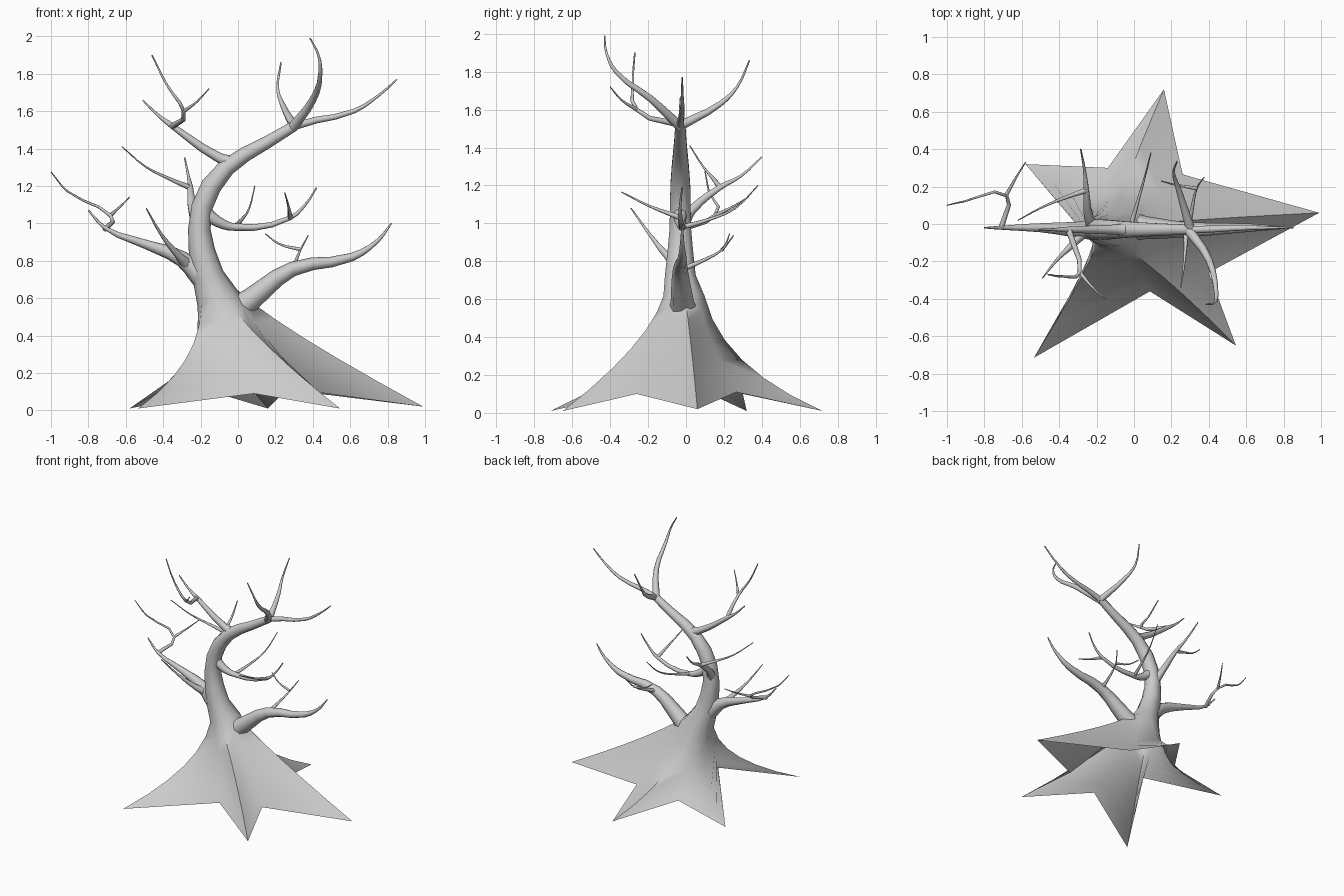
import bpy
import bmesh
import math
from mathutils import Vector

old = bpy.data.objects.get("Cube")
if old:
    bpy.data.objects.remove(old, do_unlink=True)

bark = bpy.data.materials.new("grey_bark")
bark.use_nodes = True
colour = (0.6, 0.6, 0.6, 1)
bark.diffuse_color = colour
bark.node_tree.nodes["Principled BSDF"].inputs["Base Color"].default_value = colour


def select_only(obj):
    for other in bpy.context.selected_objects:
        other.select_set(False)
    obj.select_set(True)
    bpy.context.view_layer.objects.active = obj


def smooth(obj, degrees):
    select_only(obj)
    bpy.ops.object.shade_smooth_by_angle(angle=math.radians(degrees))


def branch(name, root, tip, *points):
    """Tapered round limb through the points, thickest at its root."""
    curve = bpy.data.curves.new(name, "CURVE")
    curve.dimensions = "3D"
    curve.bevel_depth = 1
    curve.bevel_resolution = 2
    curve.resolution_u = 3
    curve.use_fill_caps = True
    spline = curve.splines.new("BEZIER")
    spline.bezier_points.add(len(points) - 1)
    for i, (knot, place) in enumerate(zip(spline.bezier_points, points)):
        t = i / (len(points) - 1)
        knot.co = place
        knot.radius = tip + (root - tip) * (1 - t) ** 1.6
        knot.handle_left_type = knot.handle_right_type = "AUTO"
    obj = bpy.data.objects.new(name, curve)
    bpy.context.collection.objects.link(obj)
    select_only(obj)
    bpy.ops.object.convert(target="MESH")
    obj = bpy.context.object
    obj.data.materials.clear()
    obj.data.materials.append(bark)
    smooth(obj, 70)


# Root skirt columns: foot on the ground outline and a control point,
# alternating root tips and valleys anticlockwise from +x
COLUMNS = [
    ((.99, .06, .02), (.2, .02, .45)),
    ((.26, .265, .11), (.08, .12, .35)),
    ((.16, .72, .01), (-.07, .18, .25)),
    ((-.14, .3, .1), (-.13, .17, .25)),
    ((-.58, .32, .01), (-.16, .08, .18)),
    ((-.2, -.13, .22), (-.21, -.08, .38)),
    ((-.535, -.715, .01), (-.2, -.18, .25)),
    ((.085, -.36, .09), (0, -.2, .3)),
    ((.545, -.65, .01), (.1, -.2, .36)),
    ((.4, -.26, .1), (.12, -.1, .4)),
]
# Trunk centre line: x, z, radius
TRUNK = [
    (-.11, .6, .115), (-.16, .72, .085), (-.193, .85, .071),
    (-.207, .97, .06), (-.192, 1.09, .057), (-.143, 1.2, .055),
    (-.06, 1.3, .047), (.04, 1.37, .04), (.15, 1.43, .034), (.3, 1.52, .028),
]

# Trunk rings, each square to the centre line
rings = []
for i, (x, z, r) in enumerate(TRUNK):
    before, after = TRUNK[max(i - 1, 0)], TRUNK[min(i + 1, len(TRUNK) - 1)]
    along = Vector((after[0] - before[0], 0, after[1] - before[1])).normalized()
    side = Vector((along.z, 0, -along.x))
    centre = Vector((x, -.01 if i == 0 else -.03, z))
    ring = []
    for k in range(len(COLUMNS)):
        a = math.tau * k / len(COLUMNS)
        ring.append(centre + r * (math.cos(a) * side + Vector((0, math.sin(a), 0))))
    rings.append(ring)

# Skirt rings sweep from the star outline up into the trunk, open underneath
collar = rings[0]
skirt = []
STEPS = 6
for s in range(STEPS):
    t = s / STEPS
    skirt.append([
        (1 - t) ** 2 * Vector(foot) + 2 * t * (1 - t) * Vector(mid) + t * t * top
        for (foot, mid), top in zip(COLUMNS, collar)
    ])

bm = bmesh.new()
loops = [[bm.verts.new(p) for p in ring] for ring in skirt + rings]
for low, high in zip(loops, loops[1:]):
    for k in range(len(low)):
        n = (k + 1) % len(low)
        bm.faces.new((low[k], low[n], high[n], high[k]))
bm.faces.new(loops[-1])
mesh = bpy.data.meshes.new("trunk_and_roots")
bm.to_mesh(mesh)
bm.free()
mesh.materials.append(bark)
trunk = bpy.data.objects.new("trunk_and_roots", mesh)
bpy.context.collection.objects.link(trunk)
smooth(trunk, 60)

# Crown branches at the end of the trunk
branch("crown_side_branch", .03, .004, (.2, -.03, 1.46), (.32, -.03, 1.525),
       (.62, -.02, 1.6), (.76, -.02, 1.69), (.85, -.02, 1.77))
branch("crown_front_branch", .028, .004, (.29, -.03, 1.51), (.4, -.19, 1.66),
       (.44, -.37, 1.8), (.43, -.42, 1.9), (.385, -.43, 1.99))
branch("crown_back_branch", .025, .004, (.3, -.02, 1.52), (.24, .18, 1.63),
       (.212, .27, 1.72), (.23, .335, 1.86))

# Upper left limb
branch("upper_left_branch", .04, .004, (-.02, -.03, 1.32), (-.1, -.03, 1.35),
       (-.35, -.03, 1.52), (-.43, -.03, 1.58), (-.51, -.03, 1.66))
branch("upper_left_fork", .017, .004, (-.35, -.03, 1.52), (-.29, -.26, 1.6),
       (-.38, -.28, 1.74), (-.46, -.27, 1.9))
branch("upper_left_twig", .011, .003, (-.29, -.26, 1.6), (-.22, -.34, 1.65),
       (-.155, -.4, 1.72))

# Back limb at mid height
branch("back_branch", .04, .004, (-.21, -.02, 1), (-.24, .03, 1.07),
       (-.255, .18, 1.19), (-.265, .29, 1.25), (-.285, .4, 1.35))
branch("back_twig", .015, .003, (-.255, .18, 1.19), (-.37, .14, 1.24),
       (-.49, .09, 1.3), (-.62, .02, 1.41))

# Middle right limb
branch("middle_right_branch", .04, .004, (-.19, -.03, 1.07), (-.11, -.03, 1.01),
       (-.02, -.02, .98), (.28, -.03, 1.03), (.36, -.03, 1.1), (.42, -.02, 1.19))
branch("middle_right_back_twig", .014, .003, (-.02, -.02, .98), (.02, .12, 1.02),
       (.06, .26, 1.08), (.09, .38, 1.2))
branch("middle_right_front_twig", .014, .003, (.28, -.03, 1.03),
       (.27, -.19, 1.09), (.25, -.34, 1.165))

# Lower left limb
branch("lower_left_branch", .065, .004, (-.18, -.03, .7), (-.3, -.03, .81),
       (-.5, -.02, .89), (-.71, -.02, .975), (-.8, -.02, 1.07))
branch("lower_left_front_twig", .035, .003, (-.26, -.03, .77), (-.32, -.1, .83),
       (-.41, -.19, .94), (-.49, -.29, 1.08))
branch("lower_left_fork", .015, .003, (-.71, -.02, .97), (-.68, .15, 1.04),
       (-.91, .12, 1.17), (-1, .1, 1.275))
branch("lower_left_back_twig", .011, .003, (-.685, .15, 1.04), (-.63, .25, 1.09),
       (-.58, .33, 1.14))

# Lower right limb
branch("lower_right_branch", .085, .004, (-.06, -.01, .5), (.07, -.02, .595),
       (.29, -.03, .755), (.61, -.02, .82), (.75, -.02, .91), (.82, -.02, 1))
branch("lower_right_fork", .016, .003, (.29, -.03, .755), (.31, .08, .8),
       (.335, .19, .86), (.375, .25, .935))
branch("lower_right_twig", .01, .003, (.335, .19, .86), (.22, .21, .89),
       (.145, .23, .945))
